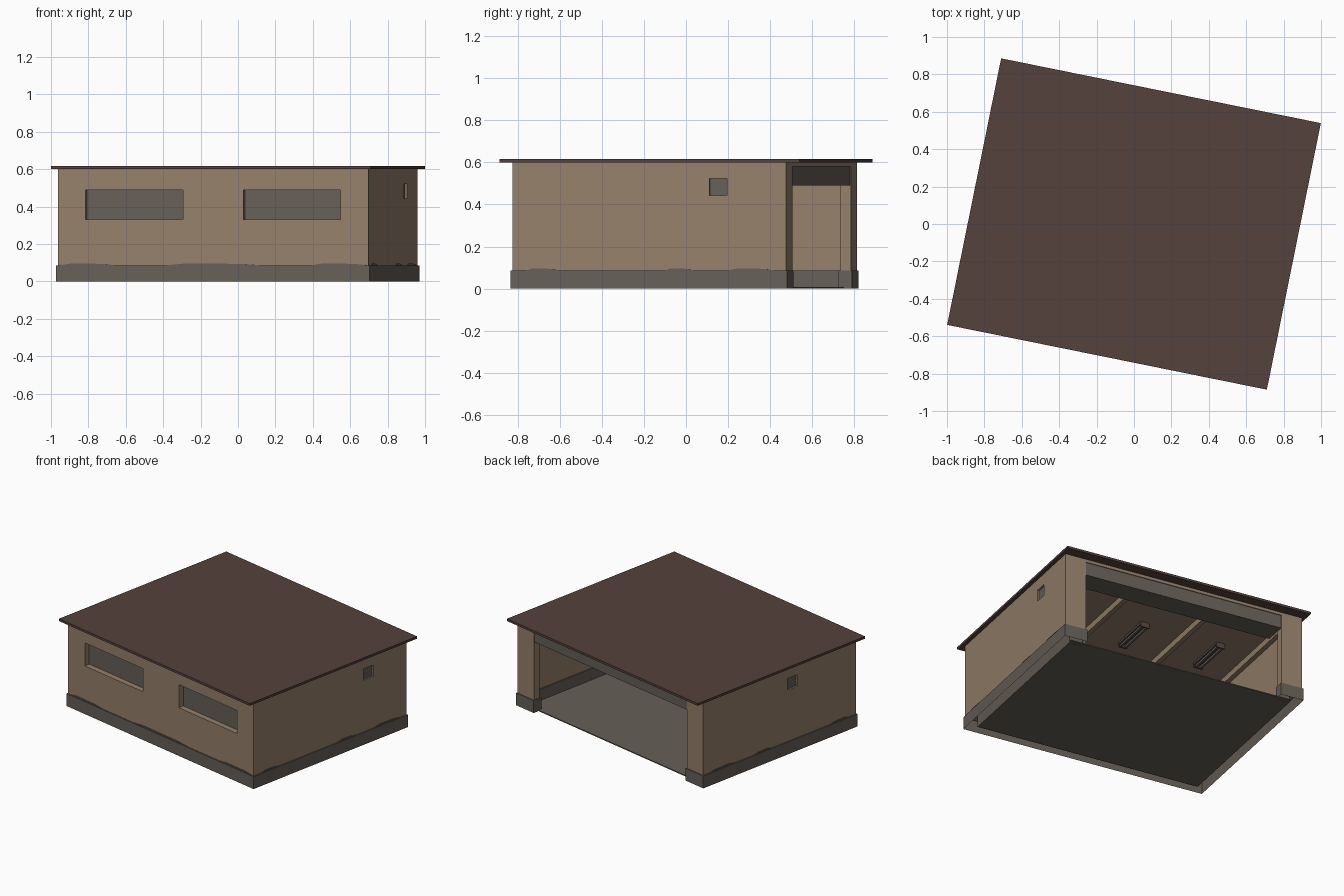
import bpy, bmesh, math

if "Cube" in bpy.data.objects:
    bpy.data.objects.remove(bpy.data.objects["Cube"])

ROT = -math.radians(11.45)      # whole building is turned on its plot


def material(name, rgb):
    m = bpy.data.materials.new(name)
    m.diffuse_color = (*rgb, 1)
    m.use_nodes = True
    m.node_tree.nodes["Principled BSDF"].inputs["Base Color"].default_value = m.diffuse_color
    return m


TAN = material("tan_plaster", (0.305, 0.218, 0.146))
GRAY = material("gray_concrete", (0.133, 0.115, 0.096))
BROWN = material("brown_roofing", (0.089, 0.054, 0.045))


def finish(bm, name, mat):
    bmesh.ops.recalc_face_normals(bm, faces=bm.faces)
    me = bpy.data.meshes.new(name)
    bm.to_mesh(me)
    bm.free()
    me.materials.append(mat)
    ob = bpy.data.objects.new(name, me)
    ob.rotation_euler.z = ROT
    bpy.context.collection.objects.link(ob)
    return ob


def prism(name, pts, axis, a, b, mat, open_bottom=False):
    """Extrude a 2D outline from a to b along an axis."""
    def place(p, t):
        return {'x': (t, p[0], p[1]), 'y': (p[0], t, p[1]), 'z': (p[0], p[1], t)}[axis]
    bm = bmesh.new()
    lo = [bm.verts.new(place(p, a)) for p in pts]
    hi = [bm.verts.new(place(p, b)) for p in pts]
    bottom = bm.faces.new(lo)
    bm.faces.new(hi)
    n = len(pts)
    for i in range(n):
        j = (i + 1) % n
        bm.faces.new((lo[i], lo[j], hi[j], hi[i]))
    bmesh.ops.recalc_face_normals(bm, faces=bm.faces)
    if open_bottom:
        bm.faces.remove(bottom)
    return finish(bm, name, mat)


def box(name, x, y, z, mat):
    return prism(name, [(x[0], y[0]), (x[1], y[0]), (x[1], y[1]), (x[0], y[1])],
                 'z', z[0], z[1], mat)


def cut(target, name, x, y, z):
    c = box(name, x, y, z, TAN)
    c.hide_render = True
    c.hide_viewport = True
    c.display_type = 'WIRE'
    m = target.modifiers.new(name, 'BOOLEAN')
    m.operation = 'DIFFERENCE'
    m.solver = 'EXACT'
    m.object = c


HX, Y0, Y1 = 0.847, -0.67, 0.657      # wall outline
TOP = 0.6
T = 0.05                              # wall thickness
DOOR = 0.70                           # half width of the opening

# Walls, hollow, with opening at the back
walls = prism("walls", [(-HX, Y0), (HX, Y0), (HX, Y1), (-HX, Y1)], 'z', 0.08, TOP, TAN)
cut(walls, "room_cutter", (-HX + T, HX - T), (Y0 + T, Y1 - T), (0, 0.7))
cut(walls, "door_cutter", (-DOOR, DOOR), (Y1 - 0.1, Y1 + 0.1), (-0.1, 0.58))

# Front windows, deeply recessed
for i, cx in enumerate((-0.43, 0.43)):
    x, z = (cx - 0.265, cx + 0.265), (0.33, 0.49)
    cut(walls, f"window_cutter_{i}", x, (Y0 - 0.1, Y0 + 0.1), z)
    box(f"window_pane_{i}", x, (Y0 + 0.038, Y0 + 0.046), z, GRAY)

# Side vents, shallow recesses
for s, y in ((1, (0.285, 0.371)), (-1, (-0.164, -0.078))):
    z = (0.443, 0.522)
    cut(walls, f"vent_cutter_{s}", sorted((s * (HX - 0.018), s * (HX + 0.1))), y, z)
    box(f"vent_{s}", sorted((s * (HX - 0.02), s * (HX - 0.012))), y, z, GRAY)

# Foundation: U-shaped ring with hollow underside
FX, F0, F1, W, D = HX + 0.008, Y0 - 0.008, Y1 + 0.006, 0.066, DOOR - 0.005
ring = [(-FX, F0), (FX, F0), (FX, F1), (D, F1), (D, F1 - W), (FX - W, F1 - W),
        (FX - W, F0 + W), (W - FX, F0 + W), (W - FX, F1 - W), (-D, F1 - W),
        (-D, F1), (-FX, F1)]
prism("foundation", ring, 'z', 0.0, 0.086, GRAY, open_bottom=True)
box("floor_slab", (W - FX, FX - W), (F0 + W, F1 - 0.04), (0.001, 0.008), GRAY)


# Uneven splash line above the foundation
def splash(name, axis, wall, spans):
    for i, (a, b) in enumerate(spans):
        d = (b - a) * 0.2
        pts = [(a, 0.08), (b, 0.08), (b, 0.087), (b - d, 0.094), (a + d, 0.096), (a, 0.087)]
        prism(f"{name}_{i}", pts, axis, wall - 0.004, wall + 0.004, GRAY)


splash("front_splash", 'y', Y0, ((-0.83, -0.54), (-0.25, 0.25), (0.54, 0.83)))
side = ((-0.6, -0.45), (0.07, 0.21), (0.38, 0.6))
splash("right_splash", 'x', HX, side)
splash("left_splash", 'x', -HX, side)

# Roof slab with eaves, and ceiling below
box("roof", (-0.872, 0.872), (-0.727, 0.727), (0.6, 0.616), BROWN)
box("ceiling", (-HX + T, HX - T), (Y0 + T, Y1 - T), (0.592, 0.599), TAN)

# Rolled door housing above the opening
box("door_housing", (-DOOR, DOOR), (Y1 - 0.16, Y1 - 0.004), (0.489, 0.579), GRAY)

# Ceiling beams
for i, x in enumerate((-0.78, -0.28, 0.28, 0.78)):
    box(f"ceiling_beam_{i}", (x - 0.016, x + 0.016), (Y0 + T, Y1 - T), (0.55, 0.595), TAN)

# Ceiling lamps: housing with two tubes and end caps
for i, x in enumerate((-0.54, 0.0, 0.54)):
    box(f"lamp_base_{i}", (x - 0.03, x + 0.03), (-0.15, 0.15), (0.575, 0.593), BROWN)
    for s in (-1, 1):
        tx = x + s * 0.017
        box(f"lamp_tube_{i}_{s}", (tx - 0.007, tx + 0.007), (-0.14, 0.14), (0.558, 0.572), GRAY)
        box(f"lamp_cap_{i}_{s}", (x - 0.03, x + 0.03),
            sorted((s * 0.14, s * 0.15)), (0.556, 0.576), BROWN)
